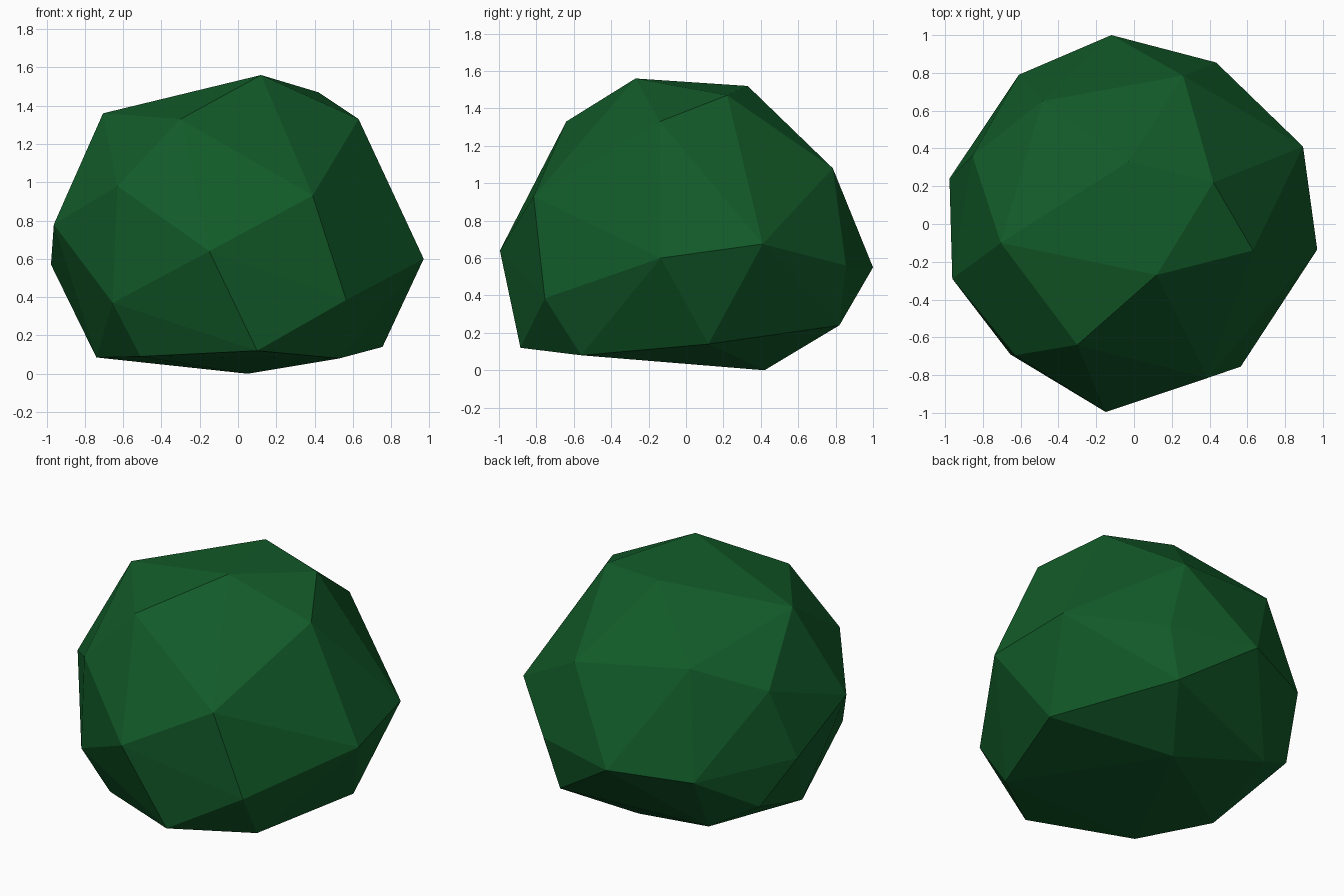
import bpy
import bmesh

if "Cube" in bpy.data.objects:
    bpy.data.objects.remove(bpy.data.objects["Cube"])

# Leaf colour
green = bpy.data.materials.new("dark leaf green")
green.diffuse_color = (0.006, 0.105, 0.022, 1.0)
green.use_nodes = True
green.node_tree.nodes["Principled BSDF"].inputs["Base Color"].default_value = green.diffuse_color

# Corner points of the faceted bush, ring by ring from crown to base
crown = [(.12, -.27, 1.56), (.42, .22, 1.47), (.63, -.14, 1.33),
         (-.30, -.64, 1.33), (-.705, -.10, 1.36), (-.03, .33, 1.52)]
shoulder = [(.39, -.815, .93), (-.63, -.695, .98), (-.855, .36, 1.02),
            (-.485, .65, 1.18), (.26, .785, 1.08)]
middle = [(-.15, -.995, .64), (.97, -.135, .60), (.895, .41, .675),
          (.435, .855, .56), (-.12, 1.0, .55), (-.61, .79, .515),
          (-.977, .24, .57), (-.962, -.29, .78)]
skirt = [(.565, -.755, .385), (-.655, -.69, .37), (-.83, .42, .28),
         (.34, .82, .24), (.755, .12, .14), (.10, -.885, .12)]
base = [(.53, -.56, .08), (-.51, -.60, .09), (-.74, -.15, .085),
        (-.55, .55, .125), (.05, .42, 0)]

# Bush: flat-faced convex skin over the points
bm = bmesh.new()
for p in crown + shoulder + middle + skirt + base:
    bm.verts.new(p)
result = bmesh.ops.convex_hull(bm, input=bm.verts[:])
loose = [v for v in bm.verts if not v.link_faces]
bmesh.ops.delete(bm, geom=loose, context='VERTS')
bmesh.ops.recalc_face_normals(bm, faces=bm.faces[:])

mesh = bpy.data.meshes.new("bush_foliage")
bm.to_mesh(mesh)
bm.free()
mesh.materials.append(green)
bush = bpy.data.objects.new("bush_foliage", mesh)
bpy.context.collection.objects.link(bush)
